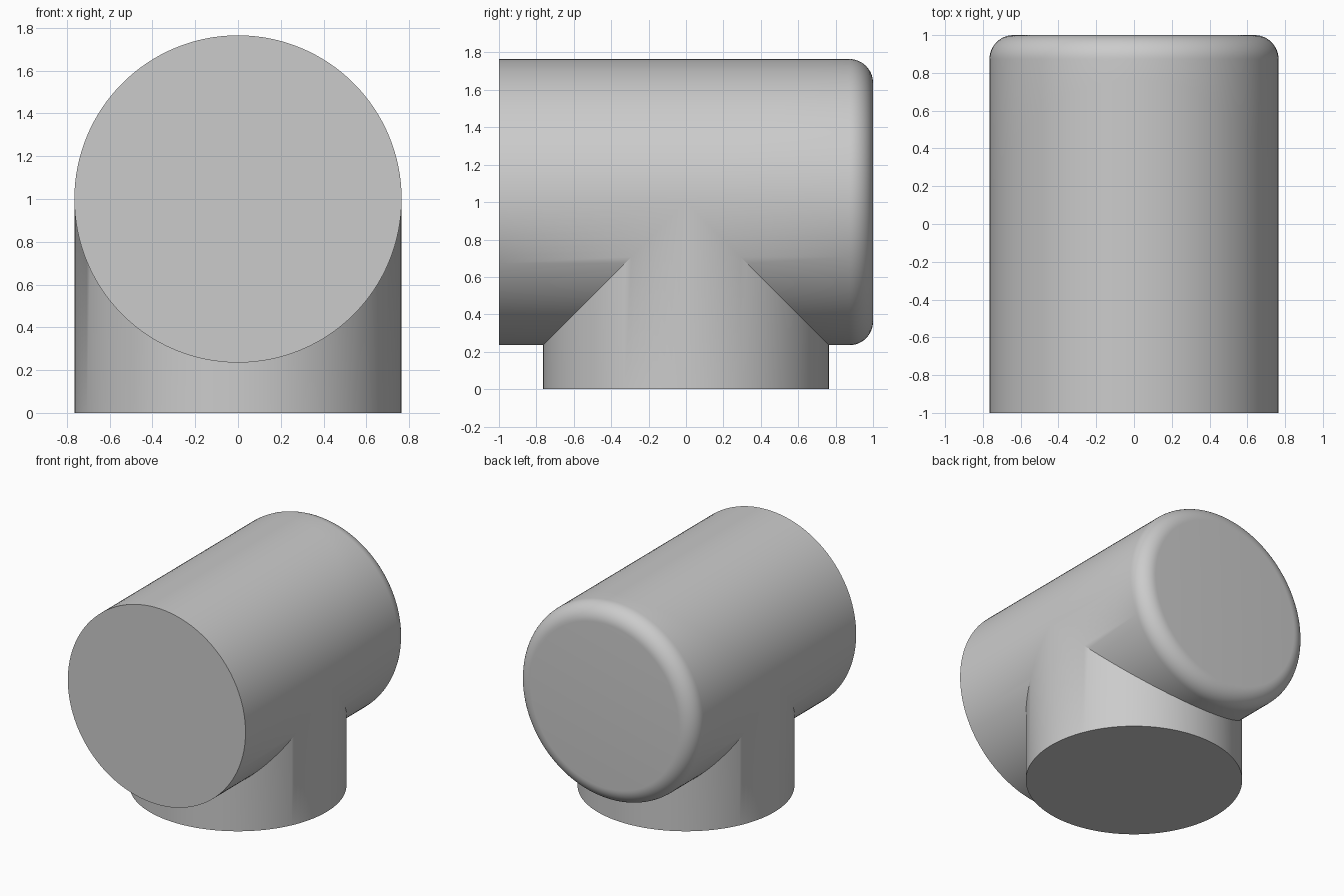
import bpy, bmesh
from math import sin, cos, pi, radians

if "Cube" in bpy.data.objects:
    bpy.data.objects.remove(bpy.data.objects["Cube"])

R, N, FILLET = 0.765, 128, 0.127
AXIS_Z = 1.0
bm = bmesh.new()


def bridge(a, b):
    for i in range(N):
        j = (i + 1) % N
        bm.faces.new((a[i], a[j], b[j], b[i]))


def barrel_ring(r, y):
    return [bm.verts.new((r * cos(2 * pi * i / N), y, AXIS_Z + r * sin(2 * pi * i / N)))
            for i in range(N)]


# Horizontal barrel: flat front end, rounded back end
profile = [(R, -1.0)]
for k in range(13):
    a = pi / 2 * k / 12
    profile.append((R - FILLET + FILLET * cos(a), 1 - FILLET + FILLET * sin(a)))
rings = [barrel_ring(r, y) for r, y in profile]
for a, b in zip(rings, rings[1:]):
    bridge(a, b)
bm.faces.new(rings[0])
bm.faces.new(rings[-1])

# Mitre opening in the underside, along the two 45 degree planes
for s in (-1, 1):
    bmesh.ops.bisect_plane(bm, geom=bm.verts[:] + bm.edges[:] + bm.faces[:], dist=1e-6,
                           plane_co=(0, 0, AXIS_Z), plane_no=(0, s, 1))
inside = [f for f in bm.faces
          if abs(f.calc_center_median().y) < AXIS_Z - f.calc_center_median().z - 1e-5
          and abs(f.normal.y) < 0.5]
bmesh.ops.delete(bm, geom=inside, context='FACES')

# Vertical stem: its upper rim follows the mitre
low, high = [], []
for i in range(N):
    x, y = R * cos(2 * pi * i / N), R * sin(2 * pi * i / N)
    low.append(bm.verts.new((x, y, 0)))
    high.append(bm.verts.new((x, y, AXIS_Z - abs(y))))
bridge(low, high)
bm.faces.new(low)

bmesh.ops.remove_doubles(bm, verts=bm.verts[:], dist=1e-4)
bmesh.ops.recalc_face_normals(bm, faces=bm.faces[:])

mesh = bpy.data.meshes.new("tee_fitting")
bm.to_mesh(mesh)
bm.free()
tee = bpy.data.objects.new("tee_fitting", mesh)
bpy.context.collection.objects.link(tee)
bpy.context.view_layer.objects.active = tee
tee.select_set(True)
bpy.ops.object.shade_smooth_by_angle(angle=radians(30))
